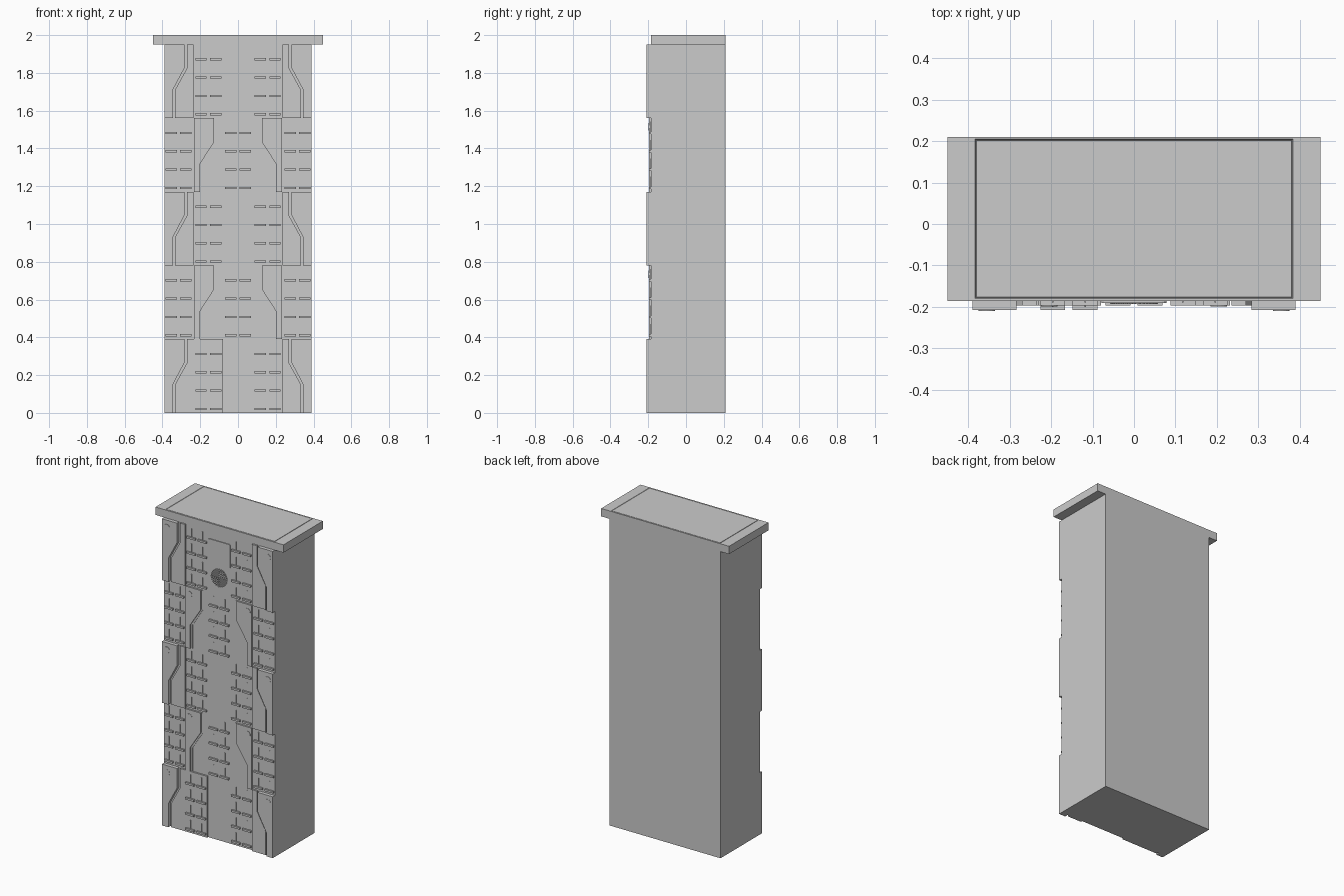
import bpy, bmesh, math

cube = bpy.data.objects.get("Cube")
if cube:
    bpy.data.objects.remove(cube, do_unlink=True)

grey = bpy.data.materials.new("light_grey")
grey.use_nodes = True
grey.diffuse_color = (0.6, 0.6, 0.6, 1)
grey.node_tree.nodes["Principled BSDF"].inputs["Base Color"].default_value = (0.6, 0.6, 0.6, 1)

BASE = -0.186          # main front face
LOW = -0.197           # lower raised layer
HIGH = -0.208          # upper raised layer
ROW = 0.39             # height of one panel row


def extrude(bm, pts, y0, y1):
    """Add an x-z outline as a solid between two depths."""
    front = [bm.verts.new((x, y0, z)) for x, z in pts]
    back = [bm.verts.new((x, y1, z)) for x, z in pts]
    bm.faces.new(front)
    bm.faces.new(back[::-1])
    n = len(pts)
    for i in range(n):
        j = (i + 1) % n
        bm.faces.new((front[j], front[i], back[i], back[j]))


def rect(x0, x1, z0, z1):
    return [(x0, z0), (x1, z0), (x1, z1), (x0, z1)]


def disc(x, z, r, n=20):
    return [(x + r * math.cos(2 * math.pi * i / n), z + r * math.sin(2 * math.pi * i / n))
            for i in range(n)]


def finish(name, bm):
    bmesh.ops.recalc_face_normals(bm, faces=bm.faces)
    mesh = bpy.data.meshes.new(name)
    bm.to_mesh(mesh)
    bm.free()
    mesh.materials.append(grey)
    obj = bpy.data.objects.new(name, mesh)
    bpy.context.collection.objects.link(obj)
    return obj


def solid(name, shapes):
    bm = bmesh.new()
    for pts, y0, y1 in shapes:
        extrude(bm, pts, y0, y1)
    return finish(name, bm)


# Main body with overhanging ledges in one T-shaped profile
bm = bmesh.new()
extrude(bm, [(-0.39, 0), (0.39, 0), (0.39, 1.95), (0.45, 1.95),
             (0.45, 2), (-0.45, 2), (-0.45, 1.95), (-0.39, 1.95)], BASE, 0.21)
# Shallow groove around the lid
bm.faces.ensure_lookup_table()
bmesh.ops.recalc_face_normals(bm, faces=bm.faces)
top = max(bm.faces, key=lambda f: f.calc_center_median().z)
inner = bmesh.ops.extrude_discrete_faces(bm, faces=[top])["faces"][0]
for v in inner.verts:
    v.co.x = math.copysign(0.384, v.co.x)
    v.co.y = 0.205 if v.co.y > 0 else -0.18
bmesh.ops.inset_individual(bm, faces=[inner], thickness=0.004, depth=-0.004)
bmesh.ops.inset_individual(bm, faces=[inner], thickness=0.001, depth=0.004)
finish("body", bm)


def stepped_edge(side, top_x, foot_x, z):
    """Cranked edge, listed from the top down."""
    return [(side * top_x, z + ROW), (side * top_x, z + 0.265),
            (side * foot_x, z + 0.15), (side * foot_x, z)]


# Cranked side plates, alternating between outer and inner columns
outer, inner_plates, bolts = [], [], []
for row in range(5):
    z = row * ROW
    for s in (-1, 1):
        if row % 2 == 0:
            outer.append(([(s * 0.39, z), (s * 0.39, z + ROW)]
                          + stepped_edge(s, 0.284, 0.345, z), HIGH, BASE))
            end = 0.08 if (row == 0 and s < 0) else 0.235
            outer.append(([(s * end, z), (s * end, z + ROW)]
                          + stepped_edge(s, 0.27, 0.333, z), LOW, BASE))
            bolts.append((disc(s * 0.355, z + 0.345, 0.02), HIGH - 0.002, HIGH))
        else:
            side = [(s * 0.232, z), (s * 0.232, z + ROW)]
            inner_plates.append((side + stepped_edge(s, 0.126, 0.2, z), LOW, BASE))
            inner_plates.append((side + stepped_edge(s, 0.115, 0.188, z), BASE - 0.003, BASE))
            bolts.append((disc(s * 0.205, z + 0.345, 0.02), LOW - 0.002, LOW))
solid("outer_plates", outer)
solid("inner_plates", inner_plates)
solid("bolt_heads", bolts)

# Rows of paired horizontal bars with fine upright ribs
bars, ribs = [], []
for row in range(5):
    centres = (-0.157, 0.157) if row % 2 == 0 else (-0.315, 0, 0.315)
    for c in centres:
        base = LOW if (row == 0 and c < 0) else BASE
        for i in range(4):
            z = row * ROW + 0.021 + i * 0.097
            for s in (-1, 1):
                m = c + s * 0.039
                bars.append((rect(m - 0.03, m + 0.03, z - 0.006, z + 0.006), base - 0.011, base))
                ribs.append((rect(m - 0.002, m + 0.002, z + 0.006, z + 0.06), base - 0.003, base))
solid("horizontal_bars", bars)
solid("upright_ribs", ribs)

# Rounded square plate
corner = 0.01
plate = []
for k, (cx, cz) in enumerate([(1, 1), (-1, 1), (-1, -1), (1, -1)]):
    for j in range(4):
        a = math.pi / 2 * (k + j / 3)
        plate.append((cx * (0.078 - corner) + corner * math.cos(a),
                      1.825 + cz * (0.077 - corner) + corner * math.sin(a)))
solid("square_plate", [(plate, BASE - 0.005, BASE)])

# Round grille of diagonal slats mirrored into four quadrants
slats = []
R, w = 0.056, 0.0024
for sx in (-1, 1):
    for sz in (-1, 1):
        for i in range(-5, 6):
            d = i * 0.0095
            t0, t1 = abs(d) + w, math.sqrt(R * R - d * d)
            if t1 > t0:
                q = [(t0, d - w), (t1, d - w), (t1, d + w), (t0, d + w)]
                slats.append(([(sx * (t + e) / math.sqrt(2), 1.67 + sz * (t - e) / math.sqrt(2))
                               for t, e in q], BASE - 0.007, BASE))
solid("round_grille", slats)
